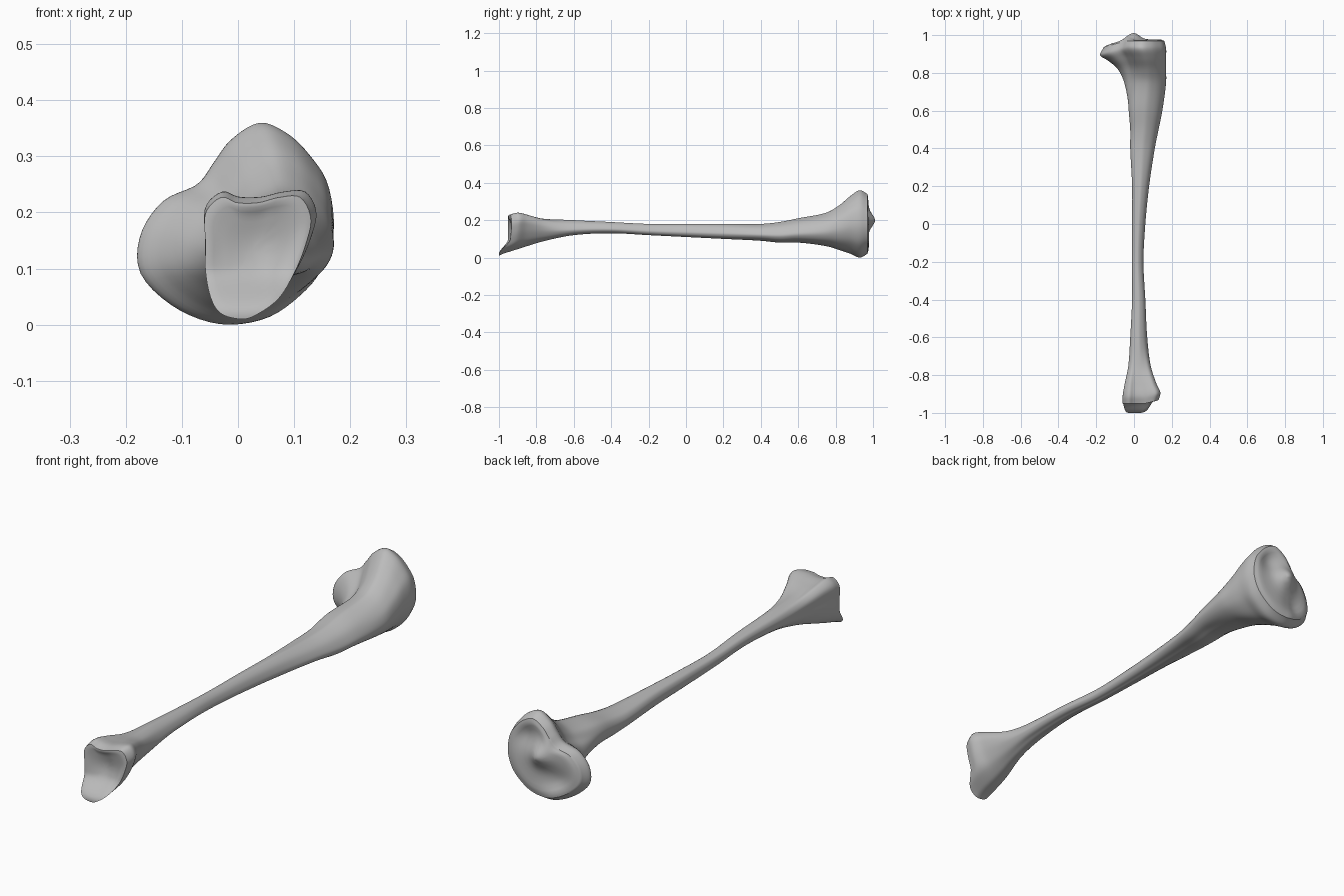
import bpy
import bmesh
import math

SEGMENTS = 72      # vertices around the bone
RINGS = 110        # cross-sections along the bone
CAP_SCALES = (0.97, 0.91, 0.82, 0.71, 0.6, 0.48, 0.36, 0.24, 0.12)

# Cross-section outlines, anticlockwise from +x, in hundredths (x, z)
KNEE_OUTLINE = [(17, 17), (16, 25), (13, 30), (9, 34), (4, 36), (-1, 33), (-4, 29), (-7, 25),
                (-13, 22), (-17, 16), (-17, 9), (-11, 3), (-3, 0), (5, 1), (11, 5), (15, 10)]
ANKLE_OUTLINE = [(13, 14), (14, 19), (12, 23), (8, 23), (4, 22), (0, 22), (-3, 23), (-6, 20),
                 (-6, 14), (-6, 9), (-5, 4), (-3, 1), (1, 0), (4, 1), (8, 4), (11, 9)]
SHAFT_OUTLINE = [(10, -3), (9, 1), (7, 5), (4, 8), (0, 10), (-4, 9), (-8, 7), (-10, 3),
                 (-10, -1), (-9, -5), (-6, -8), (-3, -10), (1, -10), (4, -9), (7, -8), (9, -6)]

# Bone extents along its length, in hundredths: y, x min, x max, z min, z max
STATIONS = [(-95, -6, 13, 1, 23), (-91, -6, 14, 3, 24), (-85, -5, 12, 6, 23),
            (-75, -3, 9, 9, 21), (-60, -2, 7, 12, 20), (-40, -1, 6, 13, 19),
            (-20, -1, 5, 12, 18), (0, -1, 6, 11, 18), (20, -1, 8, 10, 18),
            (40, -2, 11, 9, 18), (50, -2, 13, 8, 19), (60, -3, 15, 8, 21),
            (75, -6, 17, 6, 24), (82, -9, 17, 4, 28), (88, -14, 17, 2, 33),
            (93, -18, 17, 0, 36), (97, -16, 16, 2, 34)]


def smoothstep(a, b, t):
    t = min(max((t - a) / (b - a), 0), 1)
    return t * t * (3 - 2 * t)


def bump(x, z, cx, cz, radius):
    return math.exp(-((x - cx) ** 2 + (z - cz) ** 2) / radius ** 2)


def normalised_loop(points):
    """Smooth a closed outline and fit it to the square from -1 to 1."""
    count, loop = len(points), []
    for i in range(SEGMENTS):
        k, t = divmod(i * count / SEGMENTS, 1)
        a, b, c, d = (points[(int(k) + j) % count] for j in (-1, 0, 1, 2))
        loop.append([b[n] + t * (c[n] - a[n]) / 2
                     + t * t * (a[n] - 2.5 * b[n] + 2 * c[n] - d[n] / 2)
                     + t ** 3 * (3 * (b[n] - c[n]) + d[n] - a[n]) / 2 for n in (0, 1)])
    for n in (0, 1):
        low, high = min(p[n] for p in loop), max(p[n] for p in loop)
        for p in loop:
            p[n] = 2 * (p[n] - low) / (high - low) - 1
    return loop


def extents(y):
    """Interpolate the station table smoothly at one y."""
    def slope(i, n):
        a, b = STATIONS[max(i - 1, 0)], STATIONS[min(i + 1, len(STATIONS) - 1)]
        return (b[n] - a[n]) / (b[0] - a[0])
    i = max(k for k in range(len(STATIONS) - 1) if STATIONS[k][0] <= y * 100 + 1e-6)
    p, q = STATIONS[i], STATIONS[i + 1]
    h = q[0] - p[0]
    t = (y * 100 - p[0]) / h
    s = t * t * (3 - 2 * t)
    return [(p[n] * (1 - s) + q[n] * s + h * t * (1 - t) * (
        slope(i, n) * (1 - t) - slope(i + 1, n) * t)) / 100 for n in range(1, 5)]


def knee_shift(x, z):
    """The outer condyle sits a little lower than the inner one."""
    return -0.28 * max(0, -x - 0.04)


def ankle_shift(x, z):
    """The inner ankle process reaches further than the rest of the joint."""
    return -0.05 * smoothstep(0.1, 0.015, z) + 0.25 * max(0, x - 0.06)


def knee_relief(x, z):
    return (0.035 * bump(x, z, 0, 0.2, 0.045) - 0.02 * bump(x, z, 0.07, 0.26, 0.06)
            - 0.02 * bump(x, z, -0.06, 0.1, 0.06))


def ankle_relief(x, z):
    return 0.025 * bump(x, z, 0.04, 0.14, 0.07)


def build_bone(mat):
    knee, ankle, shaft = map(normalised_loop, (KNEE_OUTLINE, ANKLE_OUTLINE, SHAFT_OUTLINE))
    bm = bmesh.new()
    rings, outlines = [], []

    # Shaft and flared ends
    y_low, y_high = STATIONS[0][0] / 100, STATIONS[-1][0] / 100
    for r in range(RINGS + 1):
        # Rings gather towards both ends
        u = 2 * r / RINGS - 1
        u = math.sin(u * math.pi / 2) * 0.7 + u * 0.3
        y = y_low + (y_high - y_low) * (u + 1) / 2
        x0, x1, z0, z1 = extents(y)
        wk, wa = smoothstep(0.55, 0.9, y), smoothstep(-0.6, -0.88, y)
        outline = []
        for k, a, s in zip(knee, ankle, shaft):
            px, pz = (k[n] * wk + a[n] * wa + s[n] * (1 - wk - wa) for n in (0, 1))
            outline.append((x0 + (x1 - x0) * (px + 1) / 2, z0 + (z1 - z0) * (pz + 1) / 2))
        fk, fa = smoothstep(0.8, 0.96, y), smoothstep(-0.82, -0.94, y)
        rings.append([bm.verts.new((x, y + fk * knee_shift(x, z) + fa * ankle_shift(x, z), z))
                      for x, z in outline])
        outlines.append(outline)

    def bridge(a, b):
        for i in range(SEGMENTS):
            j = (i + 1) % SEGMENTS
            bm.faces.new((a[i], a[j], b[j], b[i]))

    for a, b in zip(rings, rings[1:]):
        bridge(a, b)

    # Joint surfaces closing each end
    for ring, outline, y, shift, relief, lift in (
            (rings[0], outlines[0], y_low, ankle_shift, ankle_relief, -0.003),
            (rings[-1], outlines[-1], y_high, knee_shift, knee_relief, 0.008)):
        cx = sum(p[0] for p in outline) / SEGMENTS
        cz = sum(p[1] for p in outline) / SEGMENTS

        def cap_vert(x, z, scale):
            fade = smoothstep(1, 0.75, scale)
            return bm.verts.new((x, y + shift(x, z) + fade * relief(x, z)
                                 + lift * smoothstep(1, 0.85, scale), z))

        previous = ring
        for scale in CAP_SCALES:
            inner = [cap_vert(cx + (x - cx) * scale, cz + (z - cz) * scale, scale)
                     for x, z in outline]
            bridge(previous, inner)
            previous = inner
        centre = cap_vert(cx, cz, 0)
        for i in range(SEGMENTS):
            bm.faces.new((previous[i], previous[(i + 1) % SEGMENTS], centre))

    bmesh.ops.recalc_face_normals(bm, faces=bm.faces)
    mesh = bpy.data.meshes.new("shin_bone")
    bm.to_mesh(mesh)
    bm.free()
    mesh.materials.append(mat)
    bone = bpy.data.objects.new("shin_bone", mesh)
    bpy.context.collection.objects.link(bone)
    return bone


# Remove the default cube
if "Cube" in bpy.data.objects:
    bpy.data.objects.remove(bpy.data.objects["Cube"], do_unlink=True)

# Bone colour
grey = bpy.data.materials.new("bone_grey")
grey.use_nodes = True
colour = (0.5, 0.5, 0.5, 1)
grey.diffuse_color = colour
grey.node_tree.nodes["Principled BSDF"].inputs["Base Color"].default_value = colour

# Bone, smooth with a crisp rim at the ankle joint
bone = build_bone(grey)
bpy.ops.object.select_all(action="DESELECT")
bone.select_set(True)
bpy.context.view_layer.objects.active = bone
bpy.ops.object.shade_smooth_by_angle(angle=math.radians(45))
